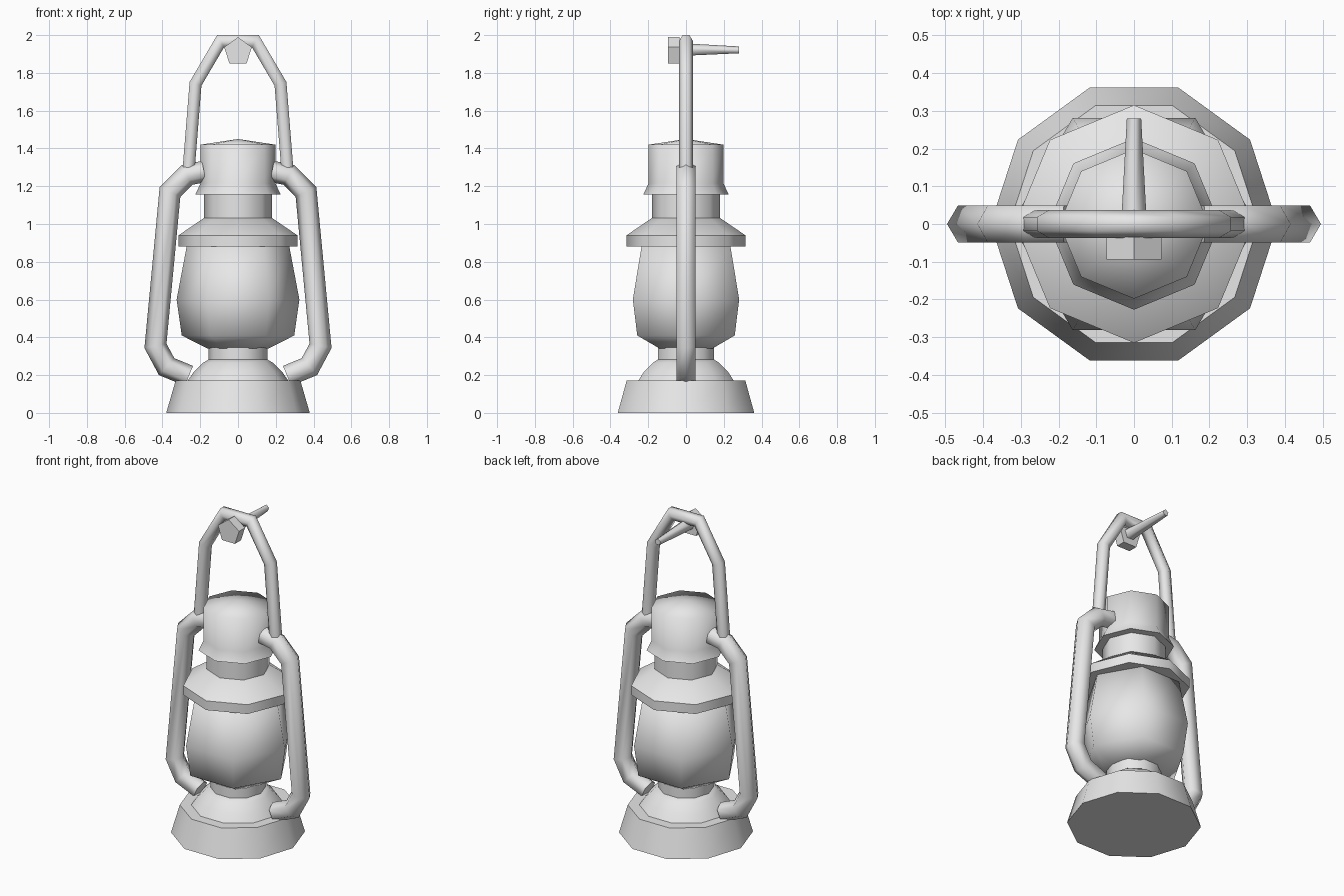
import bpy
import bmesh
from math import cos, sin, pi, radians
from mathutils import Vector

cube = bpy.data.objects.get("Cube")
if cube:
    bpy.data.objects.remove(cube, do_unlink=True)

# One plain metal colour for the whole lantern
metal = bpy.data.materials.new("light_grey")
metal.use_nodes = True
GREY = (0.8, 0.8, 0.8, 1)
metal.diffuse_color = GREY
metal.node_tree.nodes["Principled BSDF"].inputs["Base Color"].default_value = GREY


def make_object(name, rings, angle):
    """Skin a list of vertex rings, cap both ends and smooth by angle."""
    bm = bmesh.new()
    loops = [[bm.verts.new(p) for p in ring] for ring in rings]
    n = len(loops[0])
    for low, high in zip(loops, loops[1:]):
        for i in range(n):
            j = (i + 1) % n
            bm.faces.new((low[i], low[j], high[j], high[i]))
    bm.faces.new(loops[0][::-1])
    bm.faces.new(loops[-1])
    bmesh.ops.remove_doubles(bm, verts=bm.verts, dist=0.0001)
    bmesh.ops.recalc_face_normals(bm, faces=bm.faces)
    mesh = bpy.data.meshes.new(name)
    bm.to_mesh(mesh)
    bm.free()
    obj = bpy.data.objects.new(name, mesh)
    bpy.context.collection.objects.link(obj)
    mesh.materials.append(metal)
    bpy.ops.object.select_all(action='DESELECT')
    obj.select_set(True)
    bpy.context.view_layer.objects.active = obj
    bpy.ops.object.shade_smooth_by_angle(angle=radians(angle))
    return obj


def turned(name, sides, profile, angle=50):
    """Turn a (radius, height) profile around z."""
    rings = [[(r * cos(2 * pi * k / sides), r * sin(2 * pi * k / sides), z)
              for k in range(sides)] for r, z in profile]
    return make_object(name, rings, angle)


def tube(name, path, radius, phase=0.0):
    """Sweep a hexagon along an (x, z) path with mitred corners."""
    pts = [Vector((x, 0, z)) for x, z in path]
    dirs = [(b - a).normalized() for a, b in zip(pts, pts[1:])]
    rings = []
    for i, p in enumerate(pts):
        d_in, d_out = dirs[max(i - 1, 0)], dirs[min(i, len(dirs) - 1)]
        tangent = (d_in + d_out).normalized()
        side = Vector((tangent.z, 0, -tangent.x)) / tangent.dot(d_in)
        rings.append([p + radius * (cos(a) * side + sin(a) * Vector((0, 1, 0)))
                      for a in (phase + k * pi / 3 for k in range(6))])
    return make_object(name, rings, 65)


def peg(name, z, sections, angle):
    """Pentagonal peg along y, from (radius, y) sections, one corner up."""
    rings = [[(r * sin(2 * pi * k / 5), y, z + r * cos(2 * pi * k / 5))
              for k in range(5)] for r, y in sections]
    return make_object(name, rings, angle)


# Foot and fuel tank
turned("base", 10, [(0.38, 0), (0.33, 0.172)])
turned("tank_dome", 10, [(0.27, 0.165), (0.232, 0.22), (0.185, 0.265), (0.157, 0.282)])
turned("burner_neck", 10, [(0.157, 0.275), (0.157, 0.345)])

# Glass globe
turned("glass_globe", 6, [(0.16, 0.34), (0.298, 0.41), (0.325, 0.6), (0.27, 0.89)], 88)

# Collar, chimney and hood
turned("collar", 8, [(0.315, 0.882), (0.315, 0.94), (0.18, 1.032)])
turned("chimney", 8, [(0.18, 1.02), (0.18, 1.18)])
turned("hood", 8, [(0.227, 1.155), (0.198, 1.215), (0.198, 1.42), (0, 1.45)], 88)

# Side tubes
side_path = [(0.18, 1.278), (0.27, 1.26), (0.36, 1.17),
             (0.437, 0.355), (0.378, 0.245), (0.26, 0.196)]
for name, s in (("left_side_tube", 1), ("right_side_tube", -1)):
    tube(name, [(s * x, z) for x, z in side_path], 0.057)

# Carrying handle
half = [(0.262, 1.28), (0.225, 1.742), (0.092, 1.968)]
tube("carrying_handle", [(-x, z) for x, z in half] + half[::-1], 0.037, pi / 6)

# Wall nail holding the handle
peg("nail_head", 1.912, [(0.077, -0.094), (0.077, -0.035)], 50)
peg("nail_shank", 1.92, [(0.038, -0.04), (0.02, 0.28)], 75)
